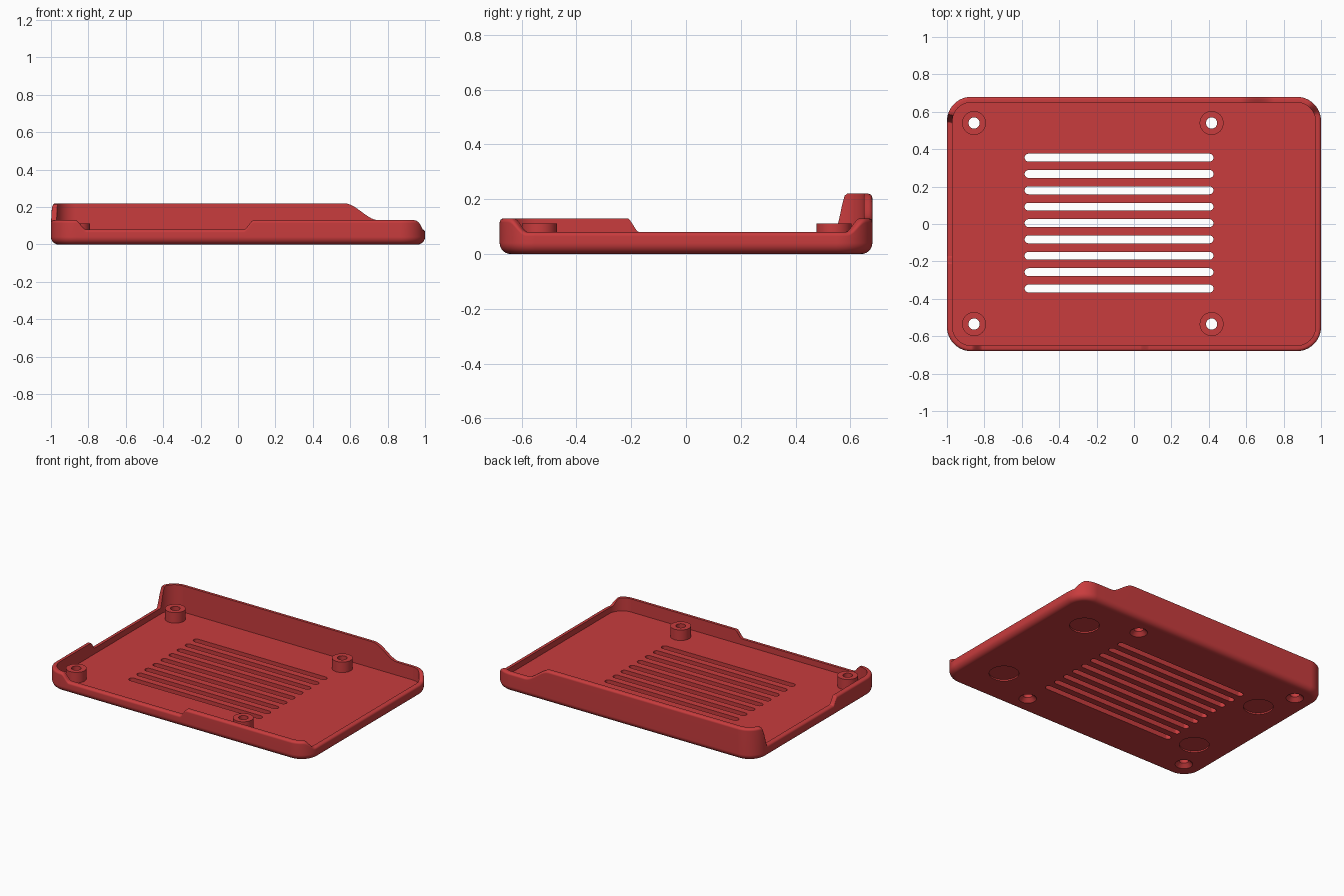
import bpy, bmesh
from math import sin, cos, pi, radians

if "Cube" in bpy.data.objects:
    bpy.data.objects.remove(bpy.data.objects["Cube"])

HALF_X, HALF_Y, CORNER = 1.0, 0.68, 0.13
WALL, FLOOR = 0.03, 0.04
BOTTOM_R, RIM_R = 0.04, 0.015
LOW, MID, HIGH = 0.08, 0.13, 0.22

# Wall-height steps along each side: (from, to, height before, height after)
STEPS = {
    "front": [(-0.87, -0.81, MID, LOW), (0.03, 0.085, LOW, MID)],
    "back": [(0.57, 0.75, HIGH, MID)],
    "left": [(-0.65, -0.585, MID, LOW), (0.59, 0.66, LOW, MID)],
    "right": [(-0.215, -0.17, MID, LOW), (0.54, 0.595, LOW, HIGH)],
}

red = bpy.data.materials.new("red plastic")
red.use_nodes = True
red.diffuse_color = (0.58, 0.045, 0.047, 1)
red.node_tree.nodes["Principled BSDF"].inputs["Base Color"].default_value = red.diffuse_color


def wall_height(x, y):
    if abs(x) >= HALF_X - CORNER:
        side, t = ("left" if x > 0 else "right"), y
    else:
        side, t = ("back" if y > 0 else "front"), x
    z = STEPS[side][0][2]
    for a, b, before, after in STEPS[side]:
        if t > a:
            k = min((t - a) / (b - a), 1)
            z = before + (after - before) * k * k * (3 - 2 * k)
    return z


def loft(bm, rings, caps=True):
    """Skin a stack of equal-length closed rings."""
    rows = [[bm.verts.new(p) for p in ring] for ring in rings]
    n = len(rows[0])
    for lo, hi in zip(rows, rows[1:]):
        for i in range(n):
            j = (i + 1) % n
            bm.faces.new((lo[i], lo[j], hi[j], hi[i]))
    if caps:
        bm.faces.new(rows[0][::-1])
        bm.faces.new(rows[-1])


def circle(cx, cy, r, z, n=40):
    return [(cx + r * cos(2 * pi * i / n), cy + r * sin(2 * pi * i / n), z) for i in range(n)]


def make_object(name, bm):
    bmesh.ops.recalc_face_normals(bm, faces=bm.faces)
    mesh = bpy.data.meshes.new(name)
    bm.to_mesh(mesh)
    bm.free()
    mesh.materials.append(red)
    ob = bpy.data.objects.new(name, mesh)
    bpy.context.collection.objects.link(ob)
    return ob


def activate(ob):
    bpy.ops.object.select_all(action="DESELECT")
    ob.select_set(True)
    bpy.context.view_layer.objects.active = ob


# Outline of the tray: points with outward normals, counter-clockwise
def outline():
    pts = []
    sides = [("left", 1, 1, 0), ("back", -1, 1, 90), ("right", -1, -1, 180), ("front", 1, -1, 270)]
    for side, sx, sy, start in sides:
        limit = (HALF_Y if side in ("left", "right") else HALF_X) - CORNER
        stops = sorted({a + (b - a) * i / 10 for a, b, _, _ in STEPS[side] for i in range(11)})
        stops = [t for t in stops if abs(t) < limit - 0.001]
        if side in ("back", "right"):
            stops.reverse()
        for t in stops:
            pts.append({"left": (HALF_X, t, 1, 0), "right": (-HALF_X, t, -1, 0),
                        "back": (t, HALF_Y, 0, 1), "front": (t, -HALF_Y, 0, -1)}[side])
        for i in range(17):
            a = radians(start + 90 * i / 16)
            pts.append((sx * (HALF_X - CORNER) + CORNER * cos(a),
                        sy * (HALF_Y - CORNER) + CORNER * sin(a), cos(a), sin(a)))
    return pts


# Tray shell: rounded bottom edge, stepped wall, rounded rim, inner wall and floor
points = outline()
heights = [wall_height(x, y) for x, y, _, _ in points]


def ring(inset, z, from_rim=False):
    return [(x - nx * inset, y - ny * inset, z + (h if from_rim else 0))
            for (x, y, nx, ny), h in zip(points, heights)]


rings = []
for i in range(7):
    a = pi / 2 * i / 6
    rings.append(ring(BOTTOM_R * (1 - sin(a)), BOTTOM_R * (1 - cos(a))))
for i in range(5):
    a = pi / 2 * i / 4
    rings.append(ring(RIM_R * (1 - cos(a)), RIM_R * (sin(a) - 1), True))
rings += [ring(WALL, 0, True), ring(WALL, FLOOR)]
bm = bmesh.new()
loft(bm, rings)
tray = make_object("tray", bm)

# Cutters: vent slots, countersunk screw holes and round foot recesses
SCREWS = [(x, y) for x in (-0.855, 0.415) for y in (-0.535, 0.54)]
FEET = [(x, s * y) for x, y in ((0.73, 0.39), (-0.75, 0.31)) for s in (-1, 1)]
bm = bmesh.new()
for row in range(9):
    y = 0.005 + 0.0875 * (row - 4)
    slot = []
    for end, start in ((0.404, -90), (-0.564, 90)):
        for i in range(11):
            a = radians(start + 18 * i)
            slot.append((end + 0.021 * cos(a), y + 0.021 * sin(a)))
    loft(bm, [[(px, py, z) for px, py in slot] for z in (-0.05, 0.06)])
for x, y in SCREWS:
    loft(bm, [circle(x, y, r, z) for r, z in ((0.065, -0.01), (0.03, 0.025), (0.03, 0.06))])
for x, y in FEET:
    loft(bm, [circle(x, y, 0.093, z) for z in (-0.02, 0.01)])
cutter = make_object("opening_cutter", bm)
cutter.hide_render = True

activate(tray)
cut = tray.modifiers.new("openings", "BOOLEAN")
cut.operation, cut.solver, cut.object = "DIFFERENCE", "EXACT", cutter
bpy.ops.object.modifier_apply(modifier=cut.name)
bpy.data.objects.remove(cutter)

# Hollow screw posts standing on the floor
posts = []
for x, y in SCREWS:
    bm = bmesh.new()
    section = ((0.064, FLOOR), (0.064, 0.112), (0.03, 0.112), (0.03, FLOOR), (0.064, FLOOR))
    loft(bm, [circle(x, y, r, z) for r, z in section[:4]], caps=False)
    name = ("back" if y > 0 else "front") + ("_left" if x > 0 else "_right") + "_screw_post"
    posts.append(make_object(name, bm))

# Smooth shading with crisp edges
for ob in [tray] + posts:
    activate(ob)
    bpy.ops.object.shade_smooth_by_angle(angle=radians(35))
    weighted = ob.modifiers.new("weighted_normals", "WEIGHTED_NORMAL")
    weighted.keep_sharp = True
